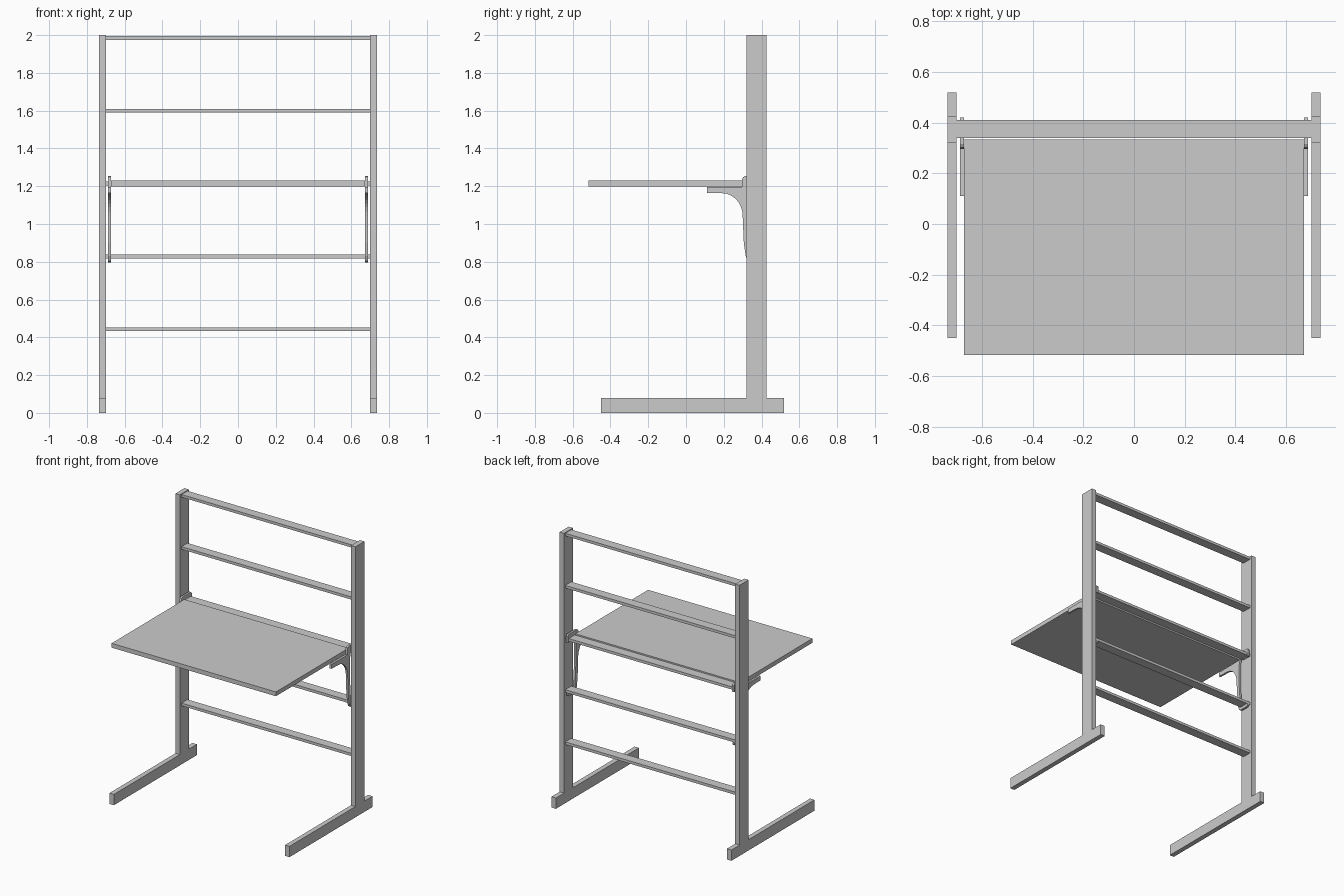
import bpy, bmesh, math

if "Cube" in bpy.data.objects:
    bpy.data.objects.remove(bpy.data.objects["Cube"])


def box(name, x0, x1, y0, y1, z0, z1):
    bm = bmesh.new()
    bmesh.ops.create_cube(bm, size=1)
    for v in bm.verts:
        v.co.x = x1 if v.co.x > 0 else x0
        v.co.y = y1 if v.co.y > 0 else y0
        v.co.z = z1 if v.co.z > 0 else z0
    return finish(name, bm)


def finish(name, bm):
    bmesh.ops.recalc_face_normals(bm, faces=bm.faces)
    me = bpy.data.meshes.new(name)
    bm.to_mesh(me)
    bm.free()
    ob = bpy.data.objects.new(name, me)
    bpy.context.collection.objects.link(ob)
    return ob


def plate(name, profile, x0, x1):
    # y/z outline extruded along x
    bm = bmesh.new()
    face = bm.faces.new([bm.verts.new((x0, y, z)) for y, z in profile])
    ext = bmesh.ops.extrude_face_region(bm, geom=[face])
    for v in ext["geom"]:
        if isinstance(v, bmesh.types.BMVert):
            v.co.x = x1
    return finish(name, bm)


# bracket outline: desk arm, curved brace, lower and upper rung hooks
profile = [(0.11, 1.197), (0.11, 1.165), (0.19, 1.163)]
for i in range(1, 9):
    a = math.pi / 2 * (1 - i / 8)
    profile.append((0.19 + 0.11 * math.cos(a), 1.043 + 0.12 * math.sin(a)))
profile += [(0.306, 0.90), (0.316, 0.83), (0.328, 0.803), (0.342, 0.795),
            (0.405, 0.795), (0.416, 0.803), (0.416, 0.817), (0.338, 0.817),
            (0.338, 0.86), (0.327, 1.0), (0.327, 1.16), (0.338, 1.203),
            (0.41, 1.203), (0.41, 1.195), (0.42, 1.195), (0.42, 1.245),
            (0.41, 1.255), (0.315, 1.255), (0.302, 1.248), (0.297, 1.235),
            (0.297, 1.197)]

# side frames and brackets
for side, s in (("left", -1), ("right", 1)):
    xs = sorted((s * 0.70, s * 0.736))
    box(side + "_post", *xs, 0.32, 0.425, 0.08, 2.0)
    box(side + "_foot", *xs, -0.45, 0.52, 0.0, 0.08)
    plate(side + "_bracket", profile, *sorted((s * 0.672, s * 0.687)))

# cross rungs
for i in range(5):
    z = 0.433 + i * 0.3855
    box(f"rung_{i + 1}", -0.70, 0.70, 0.34, 0.41, z, z + 0.02)

# desk top
box("desk_top", -0.672, 0.672, -0.517, 0.333, 1.198, 1.23)
